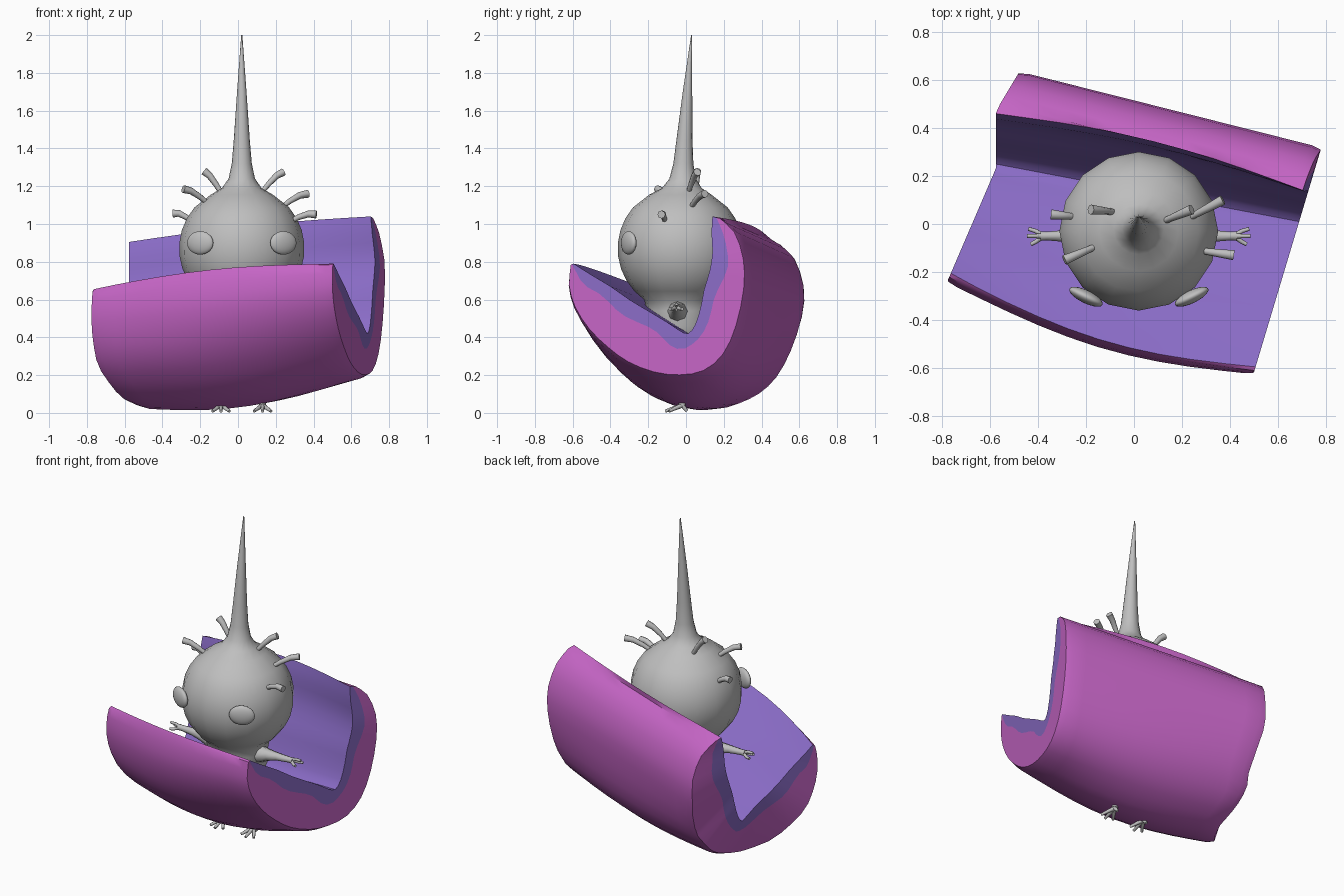
import bpy, bmesh, math
from mathutils import Vector

if "Cube" in bpy.data.objects:
    bpy.data.objects.remove(bpy.data.objects["Cube"])


def material(name, rgb):
    m = bpy.data.materials.new(name)
    m.diffuse_color = (*rgb, 1)
    m.use_nodes = True
    m.node_tree.nodes["Principled BSDF"].inputs["Base Color"].default_value = m.diffuse_color
    return m


PINK = material("pink_bark", (0.56, 0.13, 0.56))
PURPLE = material("purple_cushion", (0.255, 0.15, 0.57))
GREY = material("grey_skin", (0.52, 0.52, 0.52))


def finish(bm, name, mats, angle=40):
    bmesh.ops.recalc_face_normals(bm, faces=bm.faces)
    me = bpy.data.meshes.new(name)
    bm.to_mesh(me)
    bm.free()
    for m in mats:
        me.materials.append(m)
    ob = bpy.data.objects.new(name, me)
    bpy.context.collection.objects.link(ob)
    bpy.ops.object.select_all(action='DESELECT')
    bpy.context.view_layer.objects.active = ob
    ob.select_set(True)
    bpy.ops.object.shade_smooth_by_angle(angle=math.radians(angle))
    return ob


def tubes(name, paths):
    """Round limbs; each path is a list of (point, radius)."""
    cu = bpy.data.curves.new(name, 'CURVE')
    cu.dimensions = '3D'
    cu.bevel_depth = 1
    cu.bevel_resolution = 2
    cu.use_fill_caps = True
    for path in paths:
        sp = cu.splines.new('POLY')
        sp.points.add(len(path) - 1)
        for p, (co, r) in zip(sp.points, path):
            p.co = (*co, 1)
            p.radius = r
    cu.materials.append(GREY)
    ob = bpy.data.objects.new(name, cu)
    bpy.context.collection.objects.link(ob)
    return ob


def refine(points):
    """Insert a smooth midpoint between neighbouring profile points."""
    p = [Vector(q) for q in points]
    out = []
    for i in range(len(p) - 1):
        a, d = p[max(i - 1, 0)], p[min(i + 2, len(p) - 1)]
        out += [p[i], (9 * (p[i] + p[i + 1]) - a - d) / 16]
    return out + [p[-1]]


def clamp(v, lo, hi):
    return max(lo, min(hi, v))


def bump(s, centre, width):
    """Smooth hill of height 1 around centre."""
    d = clamp(abs(s - centre) / width, 0, 1)
    return .5 + .5 * math.cos(math.pi * d)


# Log seat: outer bark and notched inner profile (y, z) at the right end,
# both running from the front lip to the back lip
OUTER = refine([(-.61, .785), (-.625, .68), (-.595, .56), (-.52, .44), (-.42, .34),
                (-.31, .26), (-.17, .205), (-.03, .19), (.10, .215), (.205, .305),
                (.275, .46), (.315, .66), (.31, .82), (.26, .96), (.18, 1.03)])
INNER = refine([(-.595, .79), (-.5, .73), (-.4, .67), (-.3, .60), (-.2, .54),
                (-.1, .48), (-.04, .44), (.01, .42), (.05, .47), (.08, .57),
                (.095, .65), (.125, .75), (.14, .85), (.135, .95), (.14, 1.04)])
N = len(OUTER)
MID = Vector((-.15, .62))


def left_x(y, z, outer):
    """The left end is cut at a slant, upright behind the notch."""
    x = -.765 + .43 * (min(y, .23) + .21) + .6 * max(0, y - .47)
    if outer:
        top = .25 + .3 * clamp(y / .4, 0, 1)
        x += .35 * clamp(top - z, 0, .3)
    return max(x, -.775)


def section(t):
    """Outer and inner points of the log at t (0 left end, 1 right end)."""
    bulge = math.sin(math.pi * t)
    rim = 0.012 if t in (0, 1) else 0
    rows = ([], [])
    for i in range(N):
        s = i / (N - 1)
        hump = math.sin(math.pi * s)
        for k, src in enumerate((OUTER, INNER)):
            p = Vector(src[i])
            d = (p - MID).normalized()
            dy = .32 + .07 * max(0, 1 - 2 * s)
            if k == 0:
                dz = -.14 - .015 * hump
                w = .078 if s < .42 else max(0, .078 - .22 * (s - .42))
                # the left end is fuller under the front, flatter under the back
                full = (1 - t) * (.05 * bump(s, .33, .25) - .055 * bump(s, .62, .24))
                p += d * (w * bulge + full - rim * max(0, hump) ** .5)
            else:
                dz = -.135
                dy -= .08 * hump
                p += Vector((-.08, .035)) * bulge * max(0, 1 - 2 * s) ** 2
                p += Vector((.045, .02)) * bulge * max(0, 2 * s - 1)
            y0, y1 = p.x + dy, p.x
            z0, z1 = p.y + dz, p.y
            x0 = left_x(y0, z0, k == 0)
            x1 = .505 + .3 * (y1 + .6) - .1 * max(0, z1 - .8)
            rows[k].append(Vector((x0 + (x1 - x0) * t,
                                   y0 + (y1 - y0) * t,
                                   z0 + (z1 - z0) * t)))
    return rows


bm = bmesh.new()
stations = [0, .03] + [i / 10 for i in range(1, 10)] + [.97, 1]
rings = [[[bm.verts.new(p) for p in row] for row in section(t)] for t in stations]


def quad(a, b, c, d, mat):
    bm.faces.new((a, b, c, d)).material_index = mat


for (oa, ia), (ob_, ib) in zip(rings, rings[1:]):
    for i in range(N - 1):
        quad(oa[i], oa[i + 1], ob_[i + 1], ob_[i], 0)
        quad(ia[i], ia[i + 1], ib[i + 1], ib[i], 1)
    for e in (0, N - 1):
        quad(oa[e], ia[e], ib[e], ob_[e], 0)

# End caps: purple band beside the notch, pink beyond it
for o, n in (rings[0], rings[-1]):
    band = []
    for i in range(N):
        v = o[i].co - n[i].co
        width = min(.085 + .01 * math.sin(i * 1.15), .5 * v.length)
        band.append(bm.verts.new(n[i].co + v.normalized() * width))
    for i in range(N - 1):
        quad(n[i], n[i + 1], band[i + 1], band[i], 1)
        quad(band[i], band[i + 1], o[i + 1], o[i], 0)
    for e in (0, N - 1):
        bm.faces.new((n[e], band[e], o[e]))
finish(bm, "log_seat", [PINK, PURPLE])

# Creature body: torso, round head and long spike in one lathe (z, radius, y)
CX, CY, CZ, R = .02, -.03, .87, .332
prof = [(.28, .08, CY), (.38, .15, CY), (.46, .18, CY), (.54, .18, CY)]
for a in range(-55, 50, 12):
    r = math.radians(a)
    prof.append((CZ + R * math.sin(r), R * math.cos(r), CY))
prof += [(1.155, .165, CY), (1.19, .105, -.022), (1.24, .07, -.018),
         (1.32, .053, -.014), (1.45, .042, -.008), (1.7, .025, .008),
         (2.0, .003, .03)]
bm = bmesh.new()
SIDES = 16
loops = []
for z, r, y in prof:
    loops.append([bm.verts.new((CX + r * math.cos(2 * math.pi * k / SIDES),
                                y + r * math.sin(2 * math.pi * k / SIDES), z))
                  for k in range(SIDES)])
for a, b in zip(loops, loops[1:]):
    for k in range(SIDES):
        j = (k + 1) % SIDES
        bm.faces.new((a[k], a[j], b[j], b[k]))
bm.faces.new(loops[0])
bm.faces.new(loops[-1])
finish(bm, "body_and_spike", [GREY], 70)

for side, label in ((-1, "left"), (1, "right")):
    # Lens-shaped eye turned outward
    bm = bmesh.new()
    bmesh.ops.create_uvsphere(bm, u_segments=20, v_segments=12, radius=1)
    eye = finish(bm, label + "_eye", [GREY], 60)
    eye.scale = (.077, .027, .062)
    eye.rotation_euler = (0, 0, side * math.radians(26))
    eye.location = (CX + side * .22, -.303, .9)

    # Arm with three fingers
    def ax(d):
        return CX + side * d
    arm = [[((ax(.1), -.04, .53), .07), ((ax(.175), -.045, .54), .052),
            ((ax(.235), -.048, .55), .036), ((ax(.3), -.05, .557), .025),
            ((ax(.385), -.05, .56), .018), ((ax(.41), -.05, .56), .02)]]
    for dy, dz, reach in ((-.035, -.01, .45), (.0, .015, .465), (.03, -.01, .46)):
        arm.append([((ax(.395), -.05, .56), .011),
                    ((ax(.43), -.05 + dy * .7, .56 + dz), .009),
                    ((ax(reach), -.05 + dy, .56 + dz), .008)])
    tubes(label + "_arm", arm)

    # Leg through the log, with splayed toes
    ankle = (ax(.11), -.02, .04)
    leg = [[((ax(.08), -.02, .35), .04), ((ax(.10), -.02, .12), .022), (ankle, .018)]]
    for dx, dy in ((-.045, -.07), (0, -.09), (.045, -.07), (.0, .025)):
        leg.append([(ankle, .013), ((ax(.11) + dx * .6, -.02 + dy * .6, .022), .010),
                    ((ax(.11) + dx, -.02 + dy, .009), .008)])
    tubes(label + "_leg", leg)

# Head stalks, thicker at the tips
STALKS = [((.12, .01, 1.16), (.24, .06, 1.275)), ((.22, .02, 1.08), (.37, .10, 1.16)),
          ((.27, -.11, 1.01), (.415, -.13, 1.05)), ((-.08, .05, 1.15), (-.18, .06, 1.28)),
          ((-.24, .03, 1.01), (-.345, .04, 1.055)), ((-.15, -.09, 1.10), (-.29, -.15, 1.185))]
paths = []
for base, tip in STALKS:
    a, b = Vector(base), Vector(tip)
    bend = Vector((0, 0, .015))
    paths.append([(a, .012), (a.lerp(b, .35) + bend * .8, .015),
                  (a.lerp(b, .7) + bend, .018), (b, .021)])
tubes("head_stalks", paths)
